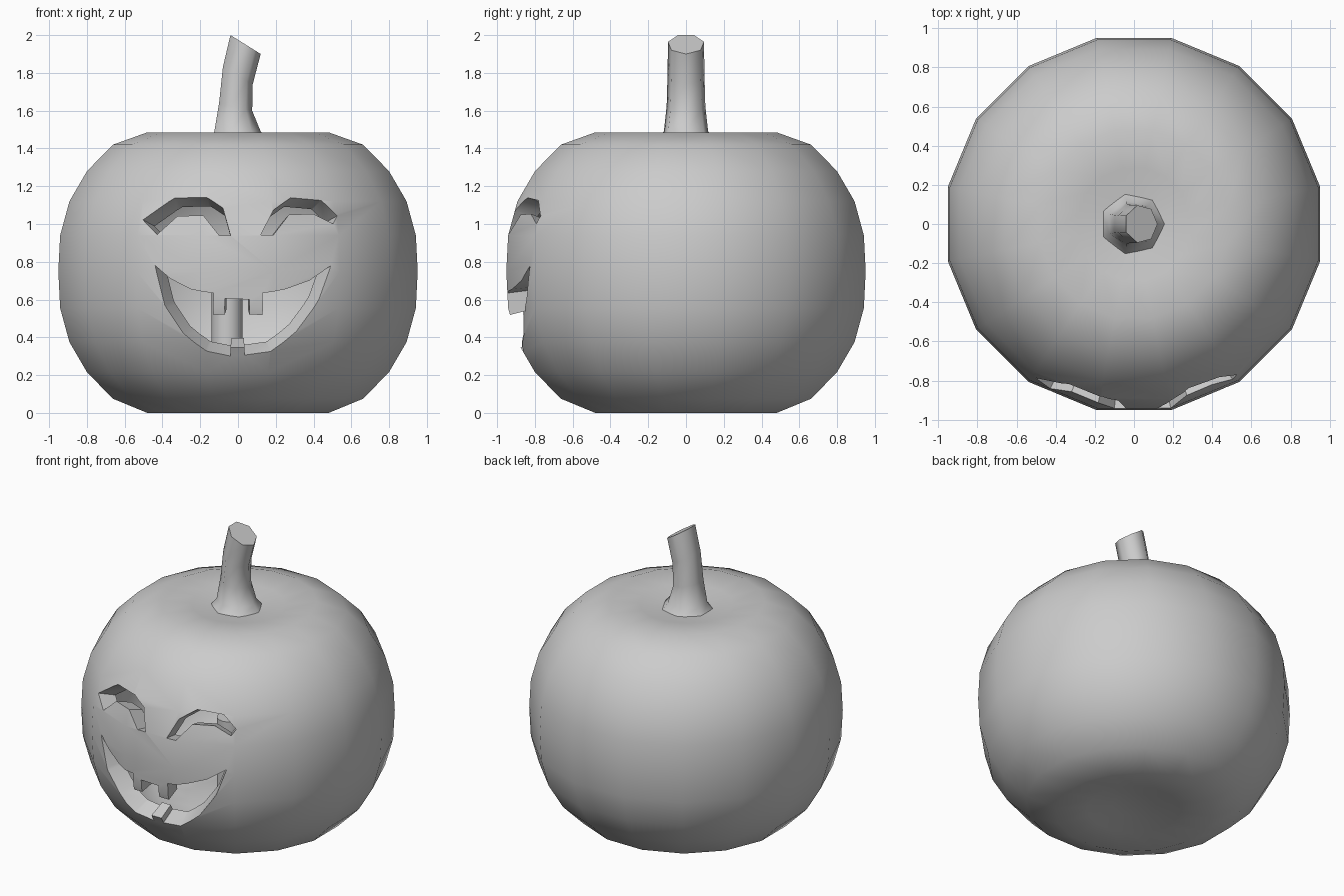
import bpy, bmesh, math

if "Cube" in bpy.data.objects:
    bpy.data.objects.remove(bpy.data.objects["Cube"])

CENTRE_Z = 0.75


def make_object(name, verts, faces):
    mesh = bpy.data.meshes.new(name)
    bm = bmesh.new()
    vs = [bm.verts.new(v) for v in verts]
    for f in faces:
        bm.faces.new([vs[i] for i in f])
    bmesh.ops.recalc_face_normals(bm, faces=bm.faces)
    bm.to_mesh(mesh)
    bm.free()
    obj = bpy.data.objects.new(name, mesh)
    bpy.context.collection.objects.link(obj)
    return obj


def bridge(rings, n):
    """Quads joining consecutive rings of n vertices."""
    return [(r * n + i, r * n + (i + 1) % n, (r + 1) * n + (i + 1) % n, (r + 1) * n + i)
            for r in range(rings - 1) for i in range(n)]


def smooth(obj, degrees):
    bpy.ops.object.select_all(action='DESELECT')
    obj.select_set(True)
    bpy.context.view_layer.objects.active = obj
    bpy.ops.object.shade_smooth_by_angle(angle=math.radians(degrees))


# Pumpkin shell: 16-sided lathe, hollowed with solidify
half = [(0.14, 1.445), (0.29, 1.467), (0.49, 1.485), (0.675, 1.42),
        (0.815, 1.28), (0.91, 1.12), (0.96, 0.94)]
profile = half + [(0.97, 0.75)] + [(r, 1.5 - z - 0.005) for r, z in reversed(half)]
N = 16
verts = []
for r, z in profile:
    for i in range(N):
        a = math.tau * (i + 0.5) / N
        verts.append((r * math.cos(a), r * math.sin(a), z))
faces = bridge(len(profile), N)
top, bottom, last = len(verts), len(verts) + 1, (len(profile) - 1) * N
verts += [(0, 0, 1.44), (0, 0, 0.05)]
for i in range(N):
    j = (i + 1) % N
    faces += [(top, j, i), (bottom, last + i, last + j)]
shell = make_object("pumpkin_shell", verts, faces)
# rest the lowest ring on the ground
low = min(v.co.z for v in shell.data.vertices)
for v in shell.data.vertices:
    if v.co.z < 0.05:
        v.co.z -= low
mod = shell.modifiers.new("wall", 'SOLIDIFY')
mod.thickness = 0.12
mod.offset = -1


def radius_at(z):
    for (r0, z0), (r1, z1) in zip(profile, profile[1:]):
        if z1 <= z <= z0:
            return r1 + (r0 - r1) * (z - z1) / (z0 - z1)
    return 0.9


def carve(name, outline):
    """Cutter whose sides converge on the pumpkin's centre."""
    verts = []
    for depth in (1.3, 0.5):
        for x, z in outline:
            y = 0.985 * math.sqrt(radius_at(z) ** 2 - x * x)
            k = depth / y
            verts.append((x * k, -depth, CENTRE_Z + (z - CENTRE_Z) * k))
    n = len(outline)
    faces = bridge(2, n) + [tuple(range(n)), tuple(range(2 * n - 1, n - 1, -1))]
    cutter = make_object(name, verts, faces)
    cutter.hide_render = True
    mod = shell.modifiers.new(name, 'BOOLEAN')
    mod.operation = 'DIFFERENCE'
    mod.solver = 'EXACT'
    mod.object = cutter
    return cutter


# Face openings: arched eyes and a grin with three teeth
cutters = [
    carve("left_eye_cutter", [
        (-0.50, 1.02), (-0.335, 1.14), (-0.16, 1.135), (-0.08, 1.085), (-0.04, 0.94),
        (-0.10, 0.94), (-0.18, 1.04), (-0.32, 1.045), (-0.43, 0.945)]),
    carve("right_eye_cutter", [
        (0.12, 0.94), (0.185, 1.07), (0.28, 1.14), (0.44, 1.125), (0.52, 1.04),
        (0.50, 1.0), (0.40, 1.055), (0.27, 1.05), (0.185, 0.94)]),
    carve("mouth_cutter", [
        (-0.44, 0.78), (-0.36, 0.71), (-0.25, 0.655), (-0.13, 0.635), (-0.13, 0.52),
        (-0.07, 0.52), (-0.07, 0.605), (0.06, 0.60), (0.06, 0.52), (0.13, 0.52),
        (0.13, 0.635), (0.25, 0.655), (0.38, 0.70), (0.49, 0.78), (0.43, 0.60),
        (0.31, 0.43), (0.17, 0.33), (0.035, 0.305), (0.035, 0.345), (-0.04, 0.345),
        (-0.04, 0.30), (-0.16, 0.33), (-0.29, 0.42), (-0.39, 0.57)]),
]
bpy.context.view_layer.objects.active = shell
for name in [m.name for m in shell.modifiers]:
    bpy.ops.object.modifier_apply(modifier=name)
for c in cutters:
    bpy.data.objects.remove(c)
smooth(shell, 40)

# Stem: bent 7-sided tube; each ring is (left x, z), (right x, z), y radius
rings = [((-0.17, 1.43), (0.17, 1.43), 0.17), ((-0.125, 1.49), (0.12, 1.49), 0.12),
         ((-0.10, 1.64), (0.075, 1.60), 0.105), ((-0.08, 1.83), (0.078, 1.74), 0.10),
         ((-0.04, 2.0), (0.12, 1.90), 0.098)]
S = 7
verts = []
for (lx, lz), (rx, rz), ry in rings:
    hx, hz = (rx - lx) / 1.9, (rz - lz) / 1.9
    for i in range(S):
        a = math.tau * i / S
        verts.append((rx - hx + hx * math.cos(a), ry * math.sin(a), rz - hz + hz * math.cos(a)))
end = (len(rings) - 1) * S
stem = make_object("stem", verts, bridge(len(rings), S) + [tuple(range(end, end + S)), tuple(range(S))[::-1]])
smooth(stem, 55)

# Candle inside, seen through the mouth
bpy.ops.mesh.primitive_cylinder_add(vertices=16, radius=0.083, depth=0.56, location=(-0.058, 0, 0.40))
candle = bpy.context.object
candle.name = "candle"
smooth(candle, 40)
